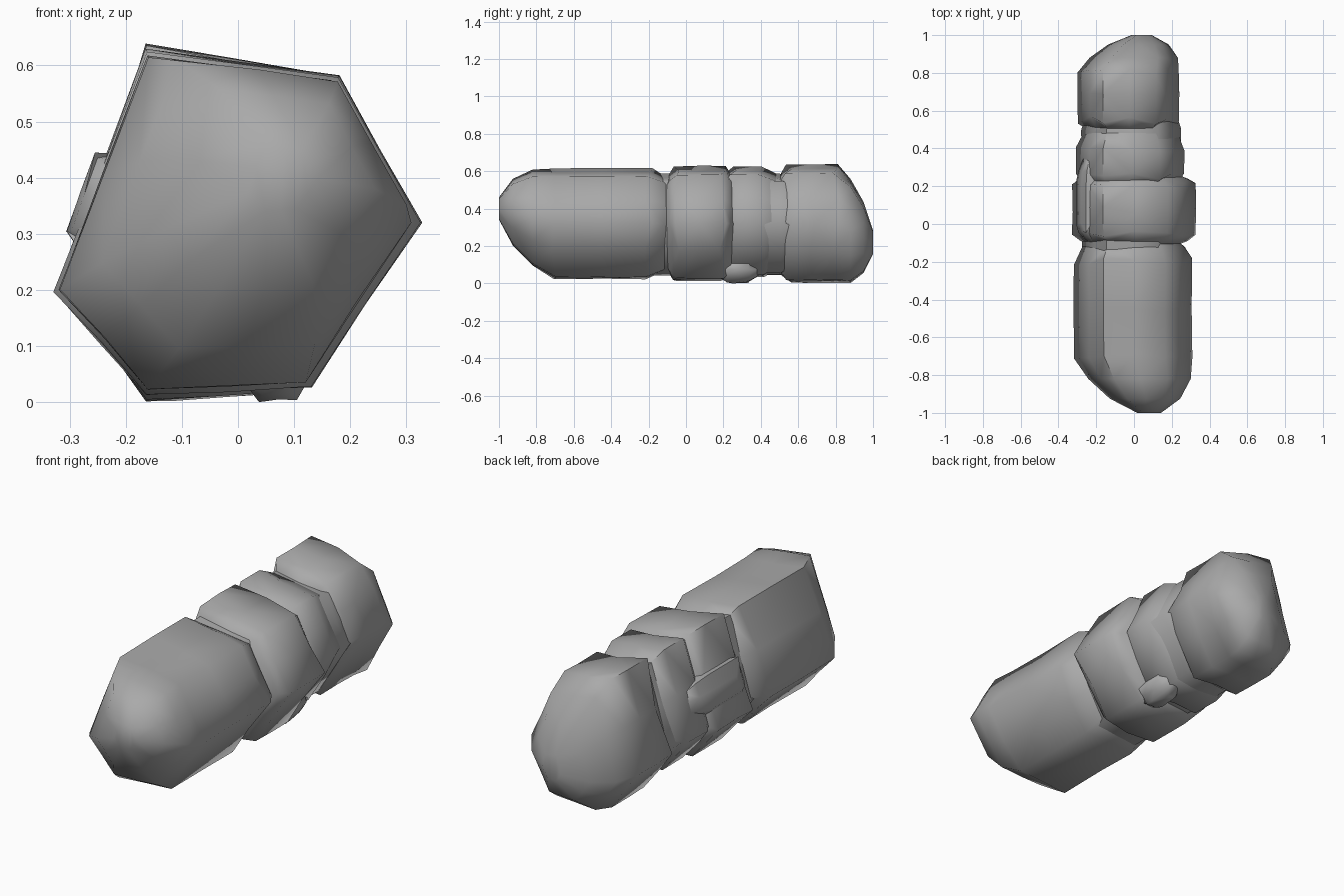
import bpy
import bmesh
import random
from mathutils import Vector

random.seed(4)
default_cube = bpy.data.objects.get("Cube")
if default_cube:
    bpy.data.objects.remove(default_cube)

stone = bpy.data.materials.new("grey_stone")
stone.use_nodes = True
grey = (0.4, 0.4, 0.4, 1)
stone.diffuse_color = grey
stone.node_tree.nodes["Principled BSDF"].inputs["Base Color"].default_value = grey

# Corners of the lopsided hexagonal section, as fractions of half width and height
CORNERS = [Vector(corner) for corner in
           ((-0.5, 1), (0.55, 0.85), (1, 0), (0.4, -0.95), (-0.5, -1), (-1, -0.4))]
# Rounding of each end: depth into the cap, scale of the section
CAP = ((0, 0.2), (0.25, 0.6), (0.6, 0.87), (1, 1))


def section_points():
    """Hexagon corners, with a point in the middle of every side."""
    for corner, following in zip(CORNERS, CORNERS[1:] + CORNERS[:1]):
        yield corner
        yield corner.lerp(following, 0.5)


def rock_stations(start, end, nose, tail, nose_tip, tail_tip, middle):
    """Yield lengthwise position, scale and centre for each section of a rock."""
    for depth, scale in CAP:
        yield start + nose * depth, scale, nose_tip.lerp(middle, depth)
    body_start, body_end = start + nose, end - tail
    if body_end - body_start > 0.2:
        yield (body_start + body_end) / 2, 1, middle
    for depth, scale in reversed(CAP):
        yield end - tail * depth, scale, tail_tip.lerp(middle, depth)


def add_rock(name, start, end, left, right, low, high, nose=0.1, tail=0.1,
             nose_tip=None, tail_tip=None, rough=0.02):
    """Loft a chipped boulder along its length, with a rounded cap at both ends."""
    middle = Vector((left + right, low + high)) / 2
    half = Vector((right - left, high - low)) / 2
    nose_tip = Vector(nose_tip) if nose_tip else middle
    tail_tip = Vector(tail_tip) if tail_tip else middle
    bm = bmesh.new()
    loops = []
    for along, scale, centre in rock_stations(start, end, nose, tail,
                                               nose_tip, tail_tip, middle):
        loop = []
        for point in section_points():
            # Chip the surface inward and ripple it lengthwise
            size = scale * (1 - random.uniform(0, rough))
            ripple = random.uniform(-rough, rough) if scale == 1 else 0
            position = (centre.x + point.x * half.x * size, along + ripple,
                        centre.y + point.y * half.y * size)
            loop.append(bm.verts.new(position))
        loops.append(loop)
    for near, far in zip(loops, loops[1:]):
        for index in range(len(near)):
            before = index - 1
            bm.faces.new((near[before], near[index], far[index], far[before]))
    bm.faces.new(loops[0])
    bm.faces.new(loops[-1])
    bmesh.ops.triangulate(bm, faces=bm.faces[:])
    bmesh.ops.recalc_face_normals(bm, faces=bm.faces[:])
    mesh = bpy.data.meshes.new(name)
    bm.to_mesh(mesh)
    bm.free()
    mesh.materials.append(stone)
    boulder = bpy.data.objects.new(name, mesh)
    bpy.context.collection.objects.link(boulder)
    bpy.ops.object.select_all(action="DESELECT")
    boulder.select_set(True)
    bpy.context.view_layer.objects.active = boulder
    bpy.ops.object.shade_smooth_by_angle(angle=1.2)


# Long rounded boulder at the front
add_rock("front_boulder", start=-1, end=0, left=-0.32, right=0.31, low=0.02, high=0.62,
         nose=0.3, tail=0.2, nose_tip=(0.08, 0.4))

# Wide block in the middle
add_rock("middle_boulder", start=-0.15, end=0.3, left=-0.33, right=0.33,
         low=0.01, high=0.63)

# Slimmer block behind the middle
add_rock("rear_middle_boulder", start=0.15, end=0.6, left=-0.31, right=0.27,
         low=0.03, high=0.63, tail=0.2)

# Rounded boulder at the back
add_rock("rear_boulder", start=0.45, end=1, left=-0.3, right=0.24, low=0, high=0.64,
         nose=0.1, tail=0.2, tail_tip=(0.04, 0.22))

# Core filling the joints between the boulders
add_rock("joint_core", start=-0.6, end=0.8, left=-0.28, right=0.25, low=0.04, high=0.59,
         nose=0.3, tail=0.3)

# Broken ledge on the right side and a chip underneath
add_rock("side_ledge", start=-0.1, end=0.4, left=-0.31, right=-0.1, low=0.24, high=0.45,
         tail=0.2, rough=0.05)
add_rock("lower_chip", start=0.15, end=0.4, left=0, right=0.15, low=0, high=0.15,
         rough=0.05)
